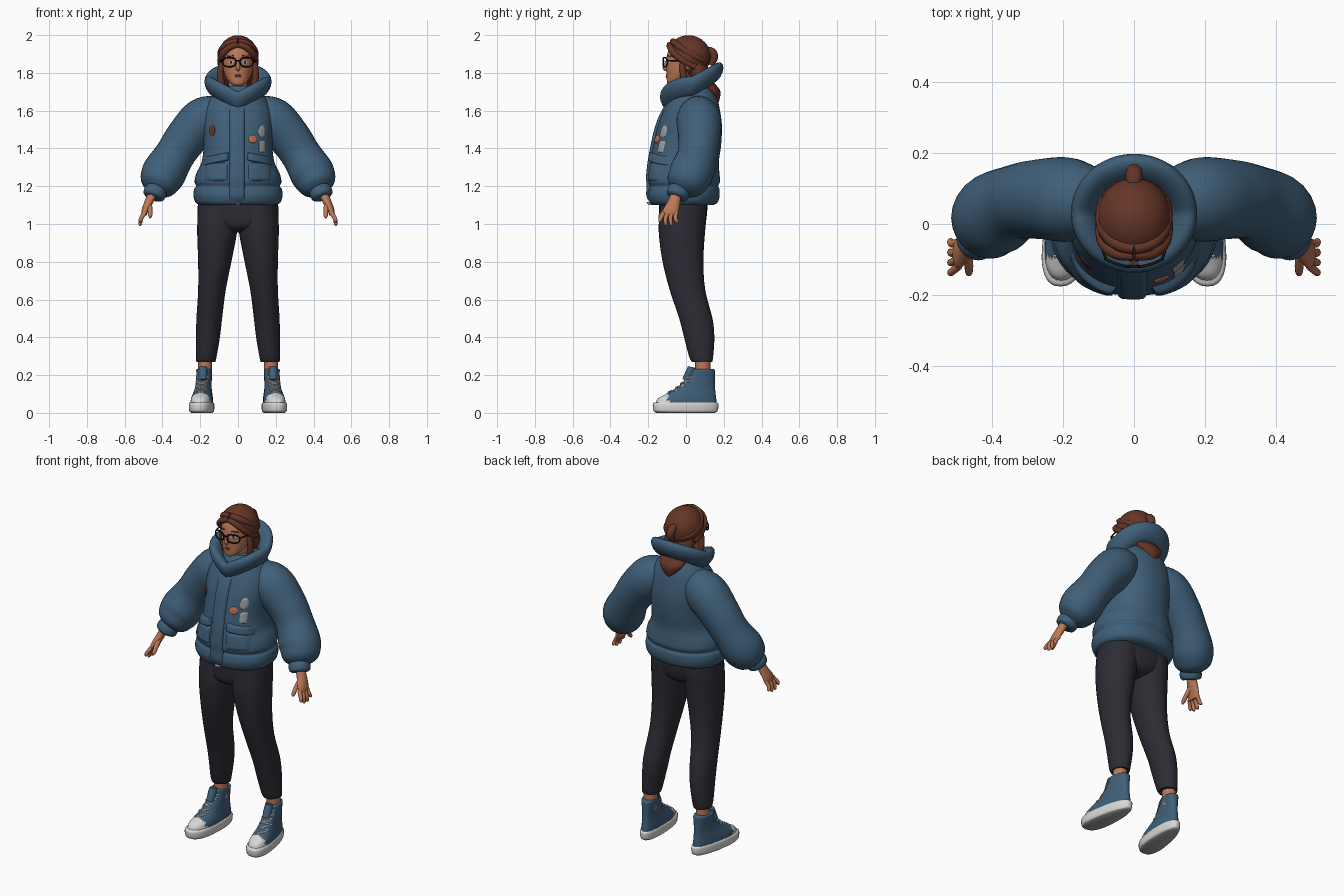
import bpy, bmesh, math
from math import sin, cos, pi, copysign
from mathutils import Vector
from mathutils.bvhtree import BVHTree

if "Cube" in bpy.data.objects:
    bpy.data.objects.remove(bpy.data.objects["Cube"])


def material(name, *rgb):
    m = bpy.data.materials.new(name)
    m.use_nodes = True
    m.diffuse_color = (*rgb, 1)
    m.node_tree.nodes["Principled BSDF"].inputs["Base Color"].default_value = (*rgb, 1)
    return m


BLUE = material("denim blue", .05, .115, .19)
PANTS = material("charcoal fabric", .026, .025, .034)
SKIN = material("warm skin", .50, .19, .095)
HAIR = material("auburn hair", .13, .036, .02)
WHITE = material("white rubber", .68, .68, .67)
BLACK = material("black frame", .008, .008, .01)
GREY = material("light grey", .33, .35, .37)
ORANGE = material("orange patch", .48, .16, .08)
LIPS = material("lip red", .30, .085, .06)


def finish(name, bm, *mats):
    mesh = bpy.data.meshes.new(name)
    bm.to_mesh(mesh)
    tree = BVHTree.FromBMesh(bm)
    bm.free()
    for m in mats:
        mesh.materials.append(m)
    for p in mesh.polygons:
        p.use_smooth = True
    mesh.set_sharp_from_angle(angle=math.radians(50))
    ob = bpy.data.objects.new(name, mesh)
    bpy.context.collection.objects.link(ob)
    return ob, tree


def smooth_rows(rows, steps=4):
    """Catmull-Rom interpolation of number tuples."""
    out = []
    for i in range(len(rows) - 1):
        quad = [rows[max(i - 1, 0)], rows[i], rows[i + 1], rows[min(i + 2, len(rows) - 1)]]
        for k in range(steps):
            t = k / steps
            out.append([b + .5 * t * (c - a + t * (2*a - 5*b + 4*c - d + t * (3 * (b - c) + d - a)))
                        for a, b, c, d in zip(*quad)])
    return out + [list(rows[-1])]


def skin(name, rings, *mats, loop=False, rule=None):
    """Skin a list of point rings, with capped ends unless looped."""
    bm = bmesh.new()
    vs = [[bm.verts.new(p) for p in r] for r in rings]
    n = len(vs[0])
    for i in range(len(vs) if loop else len(vs) - 1):
        a, b = vs[i], vs[(i + 1) % len(vs)]
        for j in range(n):
            k = (j + 1) % n
            bm.faces.new((a[j], a[k], b[k], b[j]))
    if not loop:
        bm.faces.new(vs[0])
        bm.faces.new(vs[-1])
    bmesh.ops.recalc_face_normals(bm, faces=bm.faces)
    if rule:
        for f in bm.faces:
            f.material_index = rule(f.calc_center_median(), f.normal)
    return finish(name, bm, *mats)


def loft(name, rows, *mats, side=1, power=2.0, n=36, tweak=None, rule=None):
    """Stack of horizontal rounded rings: x, y, z, x radius, y radius."""
    rings = []
    for x, y, z, rx, ry in smooth_rows(rows):
        ring = []
        for j in range(n):
            c, s = cos(2 * pi * j / n), sin(2 * pi * j / n)
            p = Vector((x + rx * copysign(abs(c) ** (2 / power), c),
                        y + ry * copysign(abs(s) ** (2 / power), s), z))
            p = tweak(p) if tweak else p
            ring.append((p.x * side, p.y, p.z))
        rings.append(ring)
    return skin(name, rings, *mats, rule=rule)


def tube(name, path, mat, side=1, n=12, steps=4):
    """Round tube along points: x, y, z, radius."""
    rows = smooth_rows(path, steps)
    pts = [Vector(r[:3]) for r in rows]
    whole = (pts[-1] - pts[0]).normalized()
    ref = Vector((1, 0, 0)) if abs(whole.y) > .9 else Vector((0, 1, 0))
    rings = []
    for i, p in enumerate(pts):
        t = pts[min(i + 1, len(pts) - 1)] - pts[max(i - 1, 0)]
        u = t.cross(ref).normalized()
        v = t.cross(u).normalized()
        ring = [p + rows[i][3] * (u * cos(2 * pi * j / n) + v * sin(2 * pi * j / n)) for j in range(n)]
        rings.append([(q.x * side, q.y, q.z) for q in ring])
    return skin(name, rings, mat)


def front_y(tree, x, z):
    hit = tree.ray_cast(Vector((x, -1, z)), Vector((0, 1, 0)))[0]
    return hit.y if hit else -.05


def plate(name, tree, cx, cz, w, h, mat, depth=.006, tilt=0, disc=False, n=12):
    """Padded panel laid on the front of a surface."""
    bm = bmesh.new()
    grid = []
    for j in range(n + 1):
        row = []
        for i in range(n + 1):
            u, v = 2 * i / n - 1, 2 * j / n - 1
            bulge = depth * (1 - u ** 8) * (1 - v ** 8)
            if disc:
                u, v = u * math.sqrt(1 - v * v / 2), v * math.sqrt(1 - u * u / 2)
            x, z = cx + u * w / 2, cz + v * h / 2 + tilt * u * w / 2
            row.append(bm.verts.new((x, front_y(tree, x, z) + .003 - bulge, z)))
        grid.append(row)
    for j in range(n):
        for i in range(n):
            bm.faces.new((grid[j][i], grid[j][i + 1], grid[j + 1][i + 1], grid[j + 1][i]))
    return finish(name, bm, mat)


# Jacket body with a gathered hem
_, body = loft("jacket_body", [
    (0, -.015, 1.10, .205, .16), (0, -.012, 1.115, .225, .18), (0, -.012, 1.15, .236, .19),
    (0, -.01, 1.185, .232, .187), (0, -.01, 1.20, .222, .18), (0, -.01, 1.225, .23, .19),
    (0, -.01, 1.27, .22, .187), (0, -.008, 1.33, .192, .182), (0, .006, 1.42, .182, .18),
    (0, .02, 1.52, .188, .17), (0, .03, 1.60, .18, .15), (0, .038, 1.67, .145, .125),
    (0, .04, 1.73, .095, .09)], BLUE, power=2.2, n=48)

# Jacket front: placket, pockets and patches
plate("placket", body, -.005, 1.375, .084, .54, BLUE, .016, n=20)
plate("zip_pull", body, 0, 1.105, .03, .025, GREY, .022)
for s in (1, -1):
    plate("pocket", body, s * .115, 1.275, .125, .10, BLUE, .014)
    plate("pocket_flap", body, s * .115, 1.345, .135, .045, BLUE, .026, tilt=-s * .2)
plate("round_patch", body, .078, 1.45, .05, .045, ORANGE, .009, disc=True)
plate("upper_grey_patch", body, .126, 1.49, .04, .07, GREY, .009, disc=True)
plate("lower_grey_patch", body, .128, 1.41, .034, .065, GREY, .009)
plate("brown_patch", body, -.138, 1.495, .034, .06, HAIR, .009, disc=True)

# Thick standing collar that dips to a V at the front
rings = []
for i in range(64):
    a = 2 * pi * i / 64
    radial = Vector((sin(a), cos(a), 0))
    drop = .075 * cos(a) if cos(a) > 0 else -.08 * (1 - abs(sin(a)))
    c = Vector((.135 * sin(a), .03 + .125 * cos(a), 1.725 + drop))
    tall = radial * .5 + Vector((0, 0, .87))
    wide = radial * .87 - Vector((0, 0, .5))
    rings.append([c + tall * .062 * cos(b) + wide * .034 * sin(b)
                  for b in (2 * pi * j / 16 for j in range(16))])
skin("collar", rings, BLUE, loop=True)

# Trousers seat
loft("trouser_seat", [(0, -.02, .955, .04, .05), (0, -.02, .985, .15, .11),
                      (0, -.015, 1.06, .212, .127), (0, -.015, 1.17, .20, .125)], PANTS, power=2.3)


def shoe_shape(p):
    """Narrow the heel and waist, and turn the toe outwards."""
    t = (p.y + .17) / .34
    p.x = .178 + (p.x - .178) * (1.05 - .34 * max(0, min(t, 1))) + (.09 - p.y) * .11
    return p


for s in (1, -1):
    side = "left" if s > 0 else "right"

    # Sleeve, cuff and hand
    tube(side + "_sleeve", [
        (.09, .06, 1.60, .085), (.18, .068, 1.555, .118), (.27, .07, 1.46, .112),
        (.335, .06, 1.365, .106), (.395, .025, 1.265, .117), (.422, -.018, 1.205, .095),
        (.434, -.035, 1.18, .058)], BLUE, s, n=28, steps=5)
    tube(side + "_cuff", [(.428, -.03, 1.195, .05), (.436, -.038, 1.175, .06),
                          (.446, -.048, 1.15, .058), (.45, -.052, 1.14, .045)], BLUE, s, n=24)
    loft(side + "_palm", [(.448, -.05, 1.17, .026, .028), (.468, -.062, 1.125, .025, .033),
                          (.49, -.08, 1.075, .02, .043), (.498, -.085, 1.045, .013, .041)],
         SKIN, side=s, n=20)
    for i in range(4):
        y, tip = -.118 + .022 * i, (1.01, .993, .992, 1.006)[i]
        tube(side + "_finger", [(.494, y, 1.06, .012), (.513, y - .016 + .004 * i, 1.03, .011),
                                (.517, y - .02 + .008 * i, tip + .006, .009),
                                (.516, y - .02 + .008 * i, tip, .004)], SKIN, s, n=10)
    tube(side + "_thumb", [(.472, -.075, 1.11, .017), (.466, -.11, 1.075, .013),
                           (.465, -.135, 1.045, .011), (.466, -.142, 1.032, .005)], SKIN, s, n=10)

    # Trouser leg and ankle
    loft(side + "_leg", [
        (.17, .085, .27, .05, .054), (.168, .08, .30, .055, .064), (.159, .07, .40, .063, .08),
        (.152, .052, .50, .068, .088), (.138, .008, .65, .073, .094), (.123, -.016, .80, .088, .108),
        (.111, -.022, .95, .105, .122), (.106, -.016, 1.05, .108, .125),
        (.105, -.015, 1.15, .105, .12)], PANTS, side=s)
    loft(side + "_ankle", [(.175, .09, .17, .037, .04), (.175, .088, .30, .037, .04)], SKIN, side=s, n=20)

    # High-top shoe: sole, upper with white toe cap, collar and laces
    loft(side + "_sole", [(.178, -.002, .0, .058, .155), (.178, -.002, .012, .069, .17),
                          (.178, -.002, .045, .07, .174), (.178, -.002, .056, .064, .166)],
         WHITE, GREY, side=s, power=2.4, tweak=shoe_shape, rule=lambda c, n: int(n.z < -.7))
    _, upper = loft(side + "_shoe_upper", [
        (.178, 0, .04, .064, .163), (.178, .005, .075, .062, .155), (.178, .025, .10, .057, .132),
        (.178, .05, .13, .051, .104), (.178, .07, .165, .049, .083), (.178, .087, .205, .051, .066),
        (.178, .09, .228, .052, .062), (.178, .09, .233, .044, .052)], BLUE, WHITE, side=s, power=2.3,
        tweak=shoe_shape, rule=lambda c, n: int(c.y < -.095))
    tube(side + "_tongue", [(.187, .0, .17, .022), (.186, .022, .215, .024), (.186, .03, .243, .02)], BLUE, s)
    for i in range(5):
        z = .112 + .022 * i
        x0 = .198 - .003 * i
        for d in (1, -1):
            pts = []
            for u in (-1, -.5, 0, .5, 1):
                x, h = s * (x0 + .03 * u), z + .009 * u * d
                pts.append((x, front_y(upper, x, h) - .004, h, .004))
            tube(side + "_lace", pts, WHITE, n=6, steps=2)

# Head and neck
loft("neck", [(0, .03, 1.60, .06, .06), (0, .02, 1.70, .05, .052), (0, .01, 1.80, .05, .055)], SKIN)
_, face = loft("head", [
    (0, -.07, 1.733, .02, .02), (0, -.064, 1.742, .036, .035), (0, -.046, 1.765, .056, .056),
    (0, -.02, 1.80, .073, .083), (0, -.004, 1.85, .083, .101), (0, 0, 1.90, .085, .099),
    (0, .005, 1.945, .072, .083), (0, .01, 1.975, .04, .045)], SKIN, n=48)
tube("nose", [(0, -.098, 1.87, .006), (0, -.107, 1.845, .009), (0, -.112, 1.826, .012),
              (0, -.10, 1.815, .008)], SKIN)
plate("upper_lip", face, 0, 1.787, .04, .008, LIPS, .007, disc=True)
plate("lower_lip", face, 0, 1.779, .034, .009, LIPS, .008, disc=True)
tube("glasses_bridge", [(-.013, -.117, 1.862, .004), (0, -.12, 1.865, .004), (.013, -.117, 1.862, .004)], BLACK)
for s in (1, -1):
    side = "left" if s > 0 else "right"
    plate(side + "_eye", face, s * .037, 1.857, .032, .014, WHITE, .005, disc=True)
    plate(side + "_iris", face, s * .037, 1.857, .013, .013, BLACK, .007, disc=True)
    plate(side + "_brow", face, s * .04, 1.889, .042, .008, HAIR, .007, tilt=-s * .1)
    rim = []
    for i in range(25):
        a = 2 * pi * i / 24
        x = .046 + .034 * copysign(abs(cos(a)) ** .75, cos(a))
        rim.append((x, -.121 + 3.5 * x * x, 1.857 + .024 * copysign(abs(sin(a)) ** .75, sin(a)), .0042))
    tube(side + "_glasses_rim", rim, BLACK, s, n=8, steps=2)
    tube(side + "_glasses_arm", [(.08, -.097, 1.865, .004), (.093, -.05, 1.865, .004),
                                 (.095, .03, 1.86, .004)], BLACK, s, n=8)
    loft(side + "_ear", [(.085, .01, 1.82, .006, .01), (.09, .012, 1.85, .012, .02),
                         (.088, .016, 1.875, .006, .012)], SKIN, side=s, n=14)

    # Swept locks framing the face
    tube(side + "_front_lock", [(0, -.088, 1.95, .014), (.045, -.084, 1.935, .017), (.08, -.06, 1.90, .018),
                                (.092, -.015, 1.865, .018), (.09, .05, 1.83, .014)], HAIR, s)
    tube(side + "_upper_lock", [(0, -.07, 1.967, .016), (.05, -.055, 1.955, .018), (.087, -.01, 1.92, .018),
                                (.085, .06, 1.88, .018), (.04, .11, 1.86, .014)], HAIR, s)
    tube(side + "_loose_strand", [(.086, -.02, 1.87, .012), (.092, -.018, 1.82, .016), (.092, -.012, 1.77, .018),
                                  (.08, -.01, 1.72, .014), (.07, -.02, 1.68, .006)], HAIR, s)

# Hair cap open over the face, hanging hair and a small tied knot
bm = bmesh.new()
bmesh.ops.create_uvsphere(bm, u_segments=56, v_segments=40, radius=1)
for v in bm.verts:
    v.co = (v.co.x * .101, .013 + v.co.y * .112, 1.886 + v.co.z * .108)
gone = []
for f in bm.faces:
    c = f.calc_center_median()
    hairline = 1.94 - 9 * c.x * c.x
    if c.y < -.012 and c.z < hairline or c.z < 1.80 and c.y < .02:
        gone.append(f)
bmesh.ops.delete(bm, geom=gone, context='FACES')
cap, _ = finish("hair_cap", bm, HAIR)
shell = cap.modifiers.new("thickness", 'SOLIDIFY')
shell.thickness, shell.offset = .01, 0
loft("hanging_hair", [(0, .155, 1.635, .012, .014), (0, .15, 1.67, .045, .03), (0, .135, 1.71, .075, .045),
                      (0, .085, 1.76, .085, .055), (0, .06, 1.82, .092, .06), (0, .05, 1.88, .08, .05)], HAIR)
tube("hair_knot", [(0, .10, 1.92, .02), (0, .135, 1.91, .024), (0, .148, 1.88, .022), (0, .13, 1.84, .014)], HAIR)
